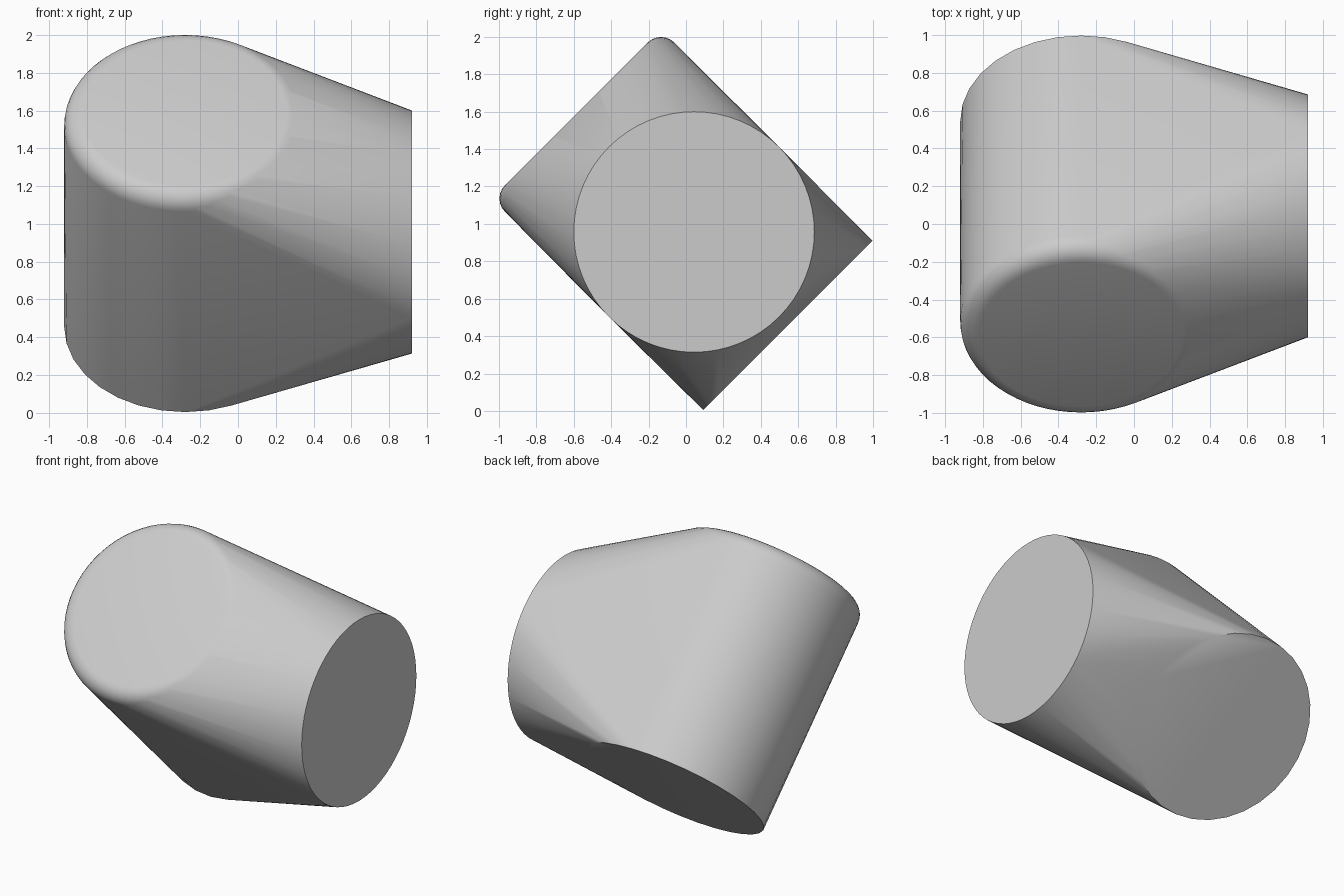
import bpy, bmesh
from math import sin, cos, pi, radians
from mathutils import Vector

cube = bpy.data.objects.get("Cube")
if cube:
    bpy.data.objects.remove(cube, do_unlink=True)

grey = bpy.data.materials.new("light_grey")
grey.use_nodes = True
colour = (0.6, 0.6, 0.6, 1)
grey.diffuse_color = colour
grey.node_tree.nodes["Principled BSDF"].inputs["Base Color"].default_value = colour

RADIUS, HEIGHT, FILLET = 0.64, 1.6, 0.1
X = Vector((1, 0, 0))
AXIS = Vector((0, -1, 1)).normalized()   # tilted barrel axis
SIDE = Vector((0, 1, 1)).normalized()
BASE = Vector((-0.28, 0.545, 0.457))     # centre of the sharp barrel end
OUTLET = Vector((0.92, 0.043, 0.957))    # centre of the upright end

bm = bmesh.new()


def ring(centre, u, v, radius, count):
    for i in range(count):
        a = 2 * pi * i / count
        bm.verts.new(centre + (u * cos(a) + v * sin(a)) * radius)


# Tilted barrel: sharp lower end, rounded upper rim
ring(BASE, X, SIDE, RADIUS, 32)
STEPS = 6
for k in range(STEPS + 1):
    t = pi / 2 * k / STEPS
    ring(BASE + AXIS * (HEIGHT - FILLET + FILLET * sin(t)), X, SIDE,
         RADIUS - FILLET + FILLET * cos(t), 64)

# Upright round end, in line with the barrel's side walls
ring(OUTLET, SIDE, AXIS, 0.643, 64)

# Stretch one skin over all the rings
hull = bmesh.ops.convex_hull(bm, input=bm.verts[:])
spare = {g for g in hull["geom_interior"] + hull["geom_unused"]
         if isinstance(g, bmesh.types.BMVert)}
bmesh.ops.delete(bm, geom=list(spare), context='VERTS')
bmesh.ops.dissolve_limit(bm, angle_limit=radians(0.5),
                         verts=bm.verts[:], edges=bm.edges[:])
bmesh.ops.recalc_face_normals(bm, faces=bm.faces[:])

mesh = bpy.data.meshes.new("angled_body")
bm.to_mesh(mesh)
bm.free()
mesh.materials.append(grey)
body = bpy.data.objects.new("angled_body", mesh)
bpy.context.collection.objects.link(body)
bpy.context.view_layer.objects.active = body
body.select_set(True)
bpy.ops.object.shade_smooth_by_angle(angle=radians(30))
